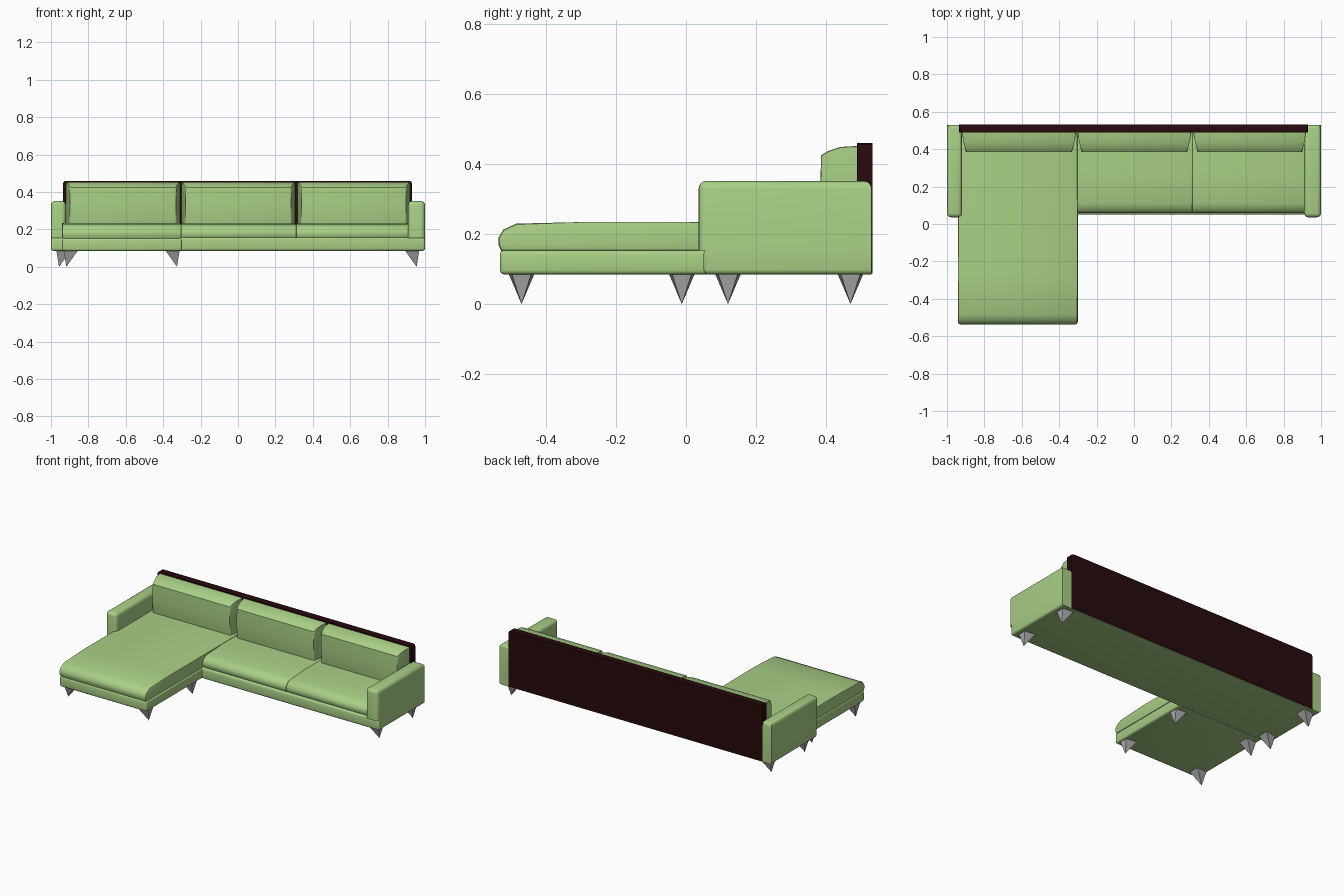
import bpy, bmesh, math

if "Cube" in bpy.data.objects:
    bpy.data.objects.remove(bpy.data.objects["Cube"])


def material(name, rgb):
    m = bpy.data.materials.new(name)
    m.diffuse_color = (*rgb, 1)
    m.use_nodes = True
    m.node_tree.nodes["Principled BSDF"].inputs["Base Color"].default_value = m.diffuse_color
    return m


GREEN = material("green fabric", (0.40, 0.63, 0.24))
DARK = material("dark wood", (0.02, 0.003, 0.004))
GREY = material("grey metal", (0.40, 0.40, 0.40))


def finish(name, bm, mat, smooth=True):
    bmesh.ops.recalc_face_normals(bm, faces=bm.faces)
    me = bpy.data.meshes.new(name)
    bm.to_mesh(me)
    bm.free()
    me.materials.append(mat)
    ob = bpy.data.objects.new(name, me)
    bpy.context.collection.objects.link(ob)
    if smooth:
        bpy.ops.object.select_all(action='DESELECT')
        ob.select_set(True)
        bpy.context.view_layer.objects.active = ob
        bpy.ops.object.shade_smooth_by_angle(angle=math.radians(42))
    return ob


def box(name, lo, hi, mat, width=0.0, segs=3, pick=None):
    """Box from corner to corner; pick(midpoint, direction) chooses bevelled edges."""
    bm = bmesh.new()
    bmesh.ops.create_cube(bm, size=1)
    for v in bm.verts:
        v.co = [lo[i] + (v.co[i] + 0.5) * (hi[i] - lo[i]) for i in range(3)]
    if width:
        edges = [e for e in bm.edges if pick is None or
                 pick((e.verts[0].co + e.verts[1].co) / 2, e.verts[1].co - e.verts[0].co)]
        bmesh.ops.bevel(bm, geom=edges, offset=width, segments=segs, profile=0.5,
                        affect='EDGES', clamp_overlap=True)
    return finish(name, bm, mat)


def cushion(name, x0, x1, profile, inset, width):
    """Side profile (y, z) swept along x; inset(y, z) pulls in the ends."""
    bm = bmesh.new()
    rings = []
    for x, s in ((x0, 1), (x1, -1)):
        rings.append([bm.verts.new((x + s * inset(y, z), y, z)) for y, z in profile])
    n = len(profile)
    caps = [bm.faces.new(r) for r in rings]
    for i in range(n):
        j = (i + 1) % n
        bm.faces.new((rings[0][i], rings[0][j], rings[1][j], rings[1][i]))
    edges = [e for f in caps for e in f.edges]
    if width:
        bmesh.ops.bevel(bm, geom=edges, offset=width, segments=2, profile=0.5,
                        affect='EDGES', clamp_overlap=True)
    return finish(name, bm, GREEN)


def leg(name, tip_x, y, side):
    """Inverted pyramid whose tip leans to the outer side."""
    bm = bmesh.new()
    xo, xi = tip_x + side * 0.014, tip_x - side * 0.062
    top = [bm.verts.new(c) for c in ((xo, y - 0.028, 0.087), (xo, y + 0.028, 0.087),
                                     (xi, y + 0.037, 0.087), (xi, y - 0.037, 0.087))]
    tip = bm.verts.new((tip_x, y, 0))
    bm.faces.new(top)
    for i in range(4):
        bm.faces.new((top[i], top[(i + 1) % 4], tip))
    finish(name, bm, GREY, smooth=False)


# Main base, rounded along its front
box("sofa_base", (-1, 0.05, 0.085), (1, 0.53, 0.157), GREEN, 0.014, 3,
    lambda m, d: m.y < 0.06 or (abs(m.x) > 0.99 and m.z < 0.09))
# Chaise base
box("chaise_base", (-0.94, -0.532, 0.085), (-0.30, 0.06, 0.154), GREEN, 0.012, 3,
    lambda m, d: m.y < 0.05)

# Arms with rounded tops and fronts
for name, x0, x1 in (("left_arm", -1, -0.92), ("right_arm", 0.91, 1)):
    box(name, (x0, 0.036, 0.153), (x1, 0.53, 0.352), GREEN, 0.022, 4,
        lambda m, d: m.z > 0.34 or (m.y < 0.04 and m.z > 0.16))

# Back panel
box("back_panel", (-0.935, 0.488, 0.088), (0.93, 0.533, 0.46), DARK, 0.014, 2,
    lambda m, d: m.z > 0.45 and abs(m.x) > 0.9)

# Chaise cushion
cushion("chaise_cushion", -0.94, -0.302,
        [(-0.528, 0.152), (-0.536, 0.17), (-0.536, 0.19), (-0.522, 0.213),
         (-0.485, 0.230), (-0.28, 0.235), (0.488, 0.235), (0.488, 0.152)],
        lambda y, z: 0.0, 0.009)

# Seat cushions
for i, (x0, x1) in enumerate(((-0.303, 0.312), (0.312, 0.912))):
    cushion(f"seat_cushion_{i + 1}", x0, x1,
            [(0.066, 0.155), (0.058, 0.17), (0.058, 0.19), (0.072, 0.213),
             (0.11, 0.226), (0.26, 0.232), (0.488, 0.232), (0.488, 0.155)],
            lambda y, z: 0.0, 0.005)

# Back cushions, narrower toward the front
for i, (x0, x1) in enumerate(((-0.92, -0.31), (-0.302, 0.306), (0.318, 0.92))):
    cushion(f"back_cushion_{i + 1}", x0, x1,
            [(0.490, 0.21), (0.395, 0.21), (0.386, 0.25), (0.384, 0.34), (0.386, 0.425),
             (0.405, 0.437), (0.44, 0.449), (0.490, 0.452)],
            lambda y, z: 0.022 * ((0.49 - y) / 0.105) ** 2, 0.007)

# Legs
for y in (0.12, 0.47):
    leg("sofa_leg", -0.957, y, -1)
    leg("sofa_leg", 0.955, y, 1)
for y in (-0.47, -0.012):
    leg("chaise_leg", -0.918, y, -1)
    leg("chaise_leg", -0.326, y, 1)
